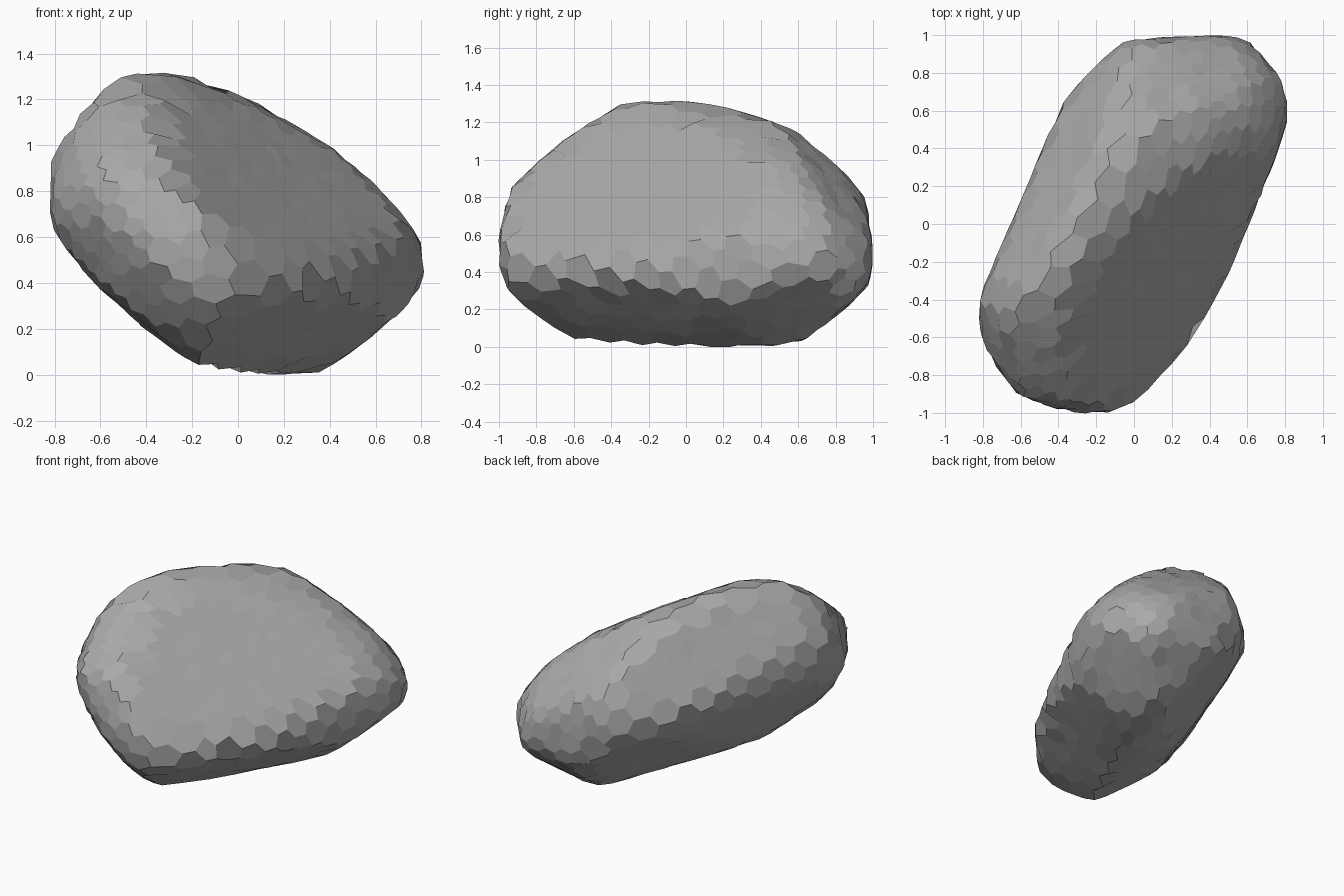
import bpy
import bmesh
import random
from math import radians, sin, cos, sqrt, pi, atan2
from mathutils import Vector

cube = bpy.data.objects.get("Cube")
if cube:
    bpy.data.objects.remove(cube, do_unlink=True)

random.seed(4)
MIDDLE = Vector((0, 0, .66))
FACETS = 480
SHARPNESS = 80
planes = []


def carve(azimuth, elevation, points, drop=0, slack=.012):
    """Turn each edge of a convex, counter-clockwise outline into a cutting plane."""
    t, e = radians(azimuth), radians(elevation)
    right = Vector((cos(t), sin(t), 0))
    back = Vector((sin(t) * cos(e), -cos(t) * cos(e), sin(e)))
    up = back.cross(right)
    flat = [Vector((u, v - drop)) for u, v in points]
    for a, b in zip(flat, flat[1:] + flat[:1]):
        edge = (b - a).normalized()
        normal = Vector((edge.y, -edge.x))
        planes.append((right * normal.x + up * normal.y, normal.dot(a) + slack))


def chisel(direction, distance):
    """Cut one broad face at a distance from the middle."""
    planes.append((Vector(direction).normalized(), distance))


# Lengthwise, crosswise and plan outlines of the boulder
carve(0, 0, [(-.23, .02), (.33, 0), (.45, .03), (.75, .32), (.81, .43), (.78, .6),
             (.58, .84), (.3, 1.08), (-.14, 1.3), (-.27, 1.32), (-.56, 1.3),
             (-.81, .95), (-.81, .65), (-.69, .47)], drop=MIDDLE.z)
carve(90, 0, [(-.6, .03), (.42, 0), (.64, .04), (.97, .33), (1, .42), (1, .55),
              (.95, .8), (.8, .98), (.57, 1.16), (.2, 1.28), (-.05, 1.32),
              (-.32, 1.3), (-.61, 1.13), (-.92, .85), (-1, .6), (-1, .42),
              (-.93, .28)], drop=MIDDLE.z)
carve(0, 90, [(-.28, -1), (-.12, -.99), (0, -.93), (.25, -.68), (.45, -.35),
              (.72, .3), (.81, .57), (.81, .73), (.77, .83), (.61, .99), (.47, 1),
              (-.05, .96), (-.2, .84), (-.36, .66), (-.81, -.4), (-.81, -.58),
              (-.66, -.88), (-.43, -.97)])

# Diagonal outlines that shape the two ends and the crest
carve(38, 22, [(-.49, -.73), (.57, -.54), (1.05, -.22), (1.08, -.09), (.98, .11),
               (.67, .39), (.32, .63), (-.07, .7), (-.58, .63), (-.85, .42),
               (-.98, .18), (-1.05, 0), (-.9, -.33), (-.67, -.61)], slack=.02)
carve(218, 22, [(-.57, -.71), (.51, -.42), (.9, -.16), (1.02, .07), (1.04, .28),
                (.85, .46), (.62, .58), (.35, .57), (-.16, .42), (-.6, .25),
                (-.89, .06), (-1.06, -.15), (-1.09, -.25), (-1.03, -.47)], slack=.02)
carve(142, -25, [(-.21, -.84), (.16, -.58), (.35, -.35), (.69, .13), (.65, .3),
                 (.56, .52), (.42, .63), (.23, .66), (.04, .62), (-.15, .52),
                 (-.32, .38), (-.44, .21), (-.59, -.2), (-.62, -.41), (-.58, -.61),
                 (-.42, -.76)], slack=.02)

# Broad slanted face, sloping back, and the undercuts below each of them
chisel((.65, -.41, .64), .32)
chisel((-.73, .45, .51), .59)
chisel((.54, -.34, -.77), .6)
chisel((-.61, .38, -.69), .52)


def surface_point(direction):
    """Slightly rounded intersection of all the planes along a ray from the middle."""
    d = direction.normalized()
    total = 0
    for normal, offset in planes:
        facing = normal.dot(d)
        if facing > 0:
            total += (facing / offset) ** SHARPNESS
    return MIDDLE + d * total ** (-1 / SHARPNESS) * random.uniform(.992, 1.008)


# Evenly scattered facet centres, stretched along the boulder's long axis
long_axis = Vector((.53, .85, -.05)).normalized()
net = bmesh.new()
for i in range(FACETS):
    z = 1 - (2 * i + 1) / FACETS
    ring = sqrt(1 - z * z)
    turn = i * pi * (3 - sqrt(5))
    p = Vector((ring * cos(turn), ring * sin(turn), z))
    p += Vector([random.uniform(-.03, .03) for _ in range(3)])
    p += long_axis * long_axis.dot(p)
    net.verts.new(p.normalized())
bmesh.ops.convex_hull(net, input=net.verts[:])
net.faces.index_update()

# One many-sided flat facet around each centre
rock = bmesh.new()
corners = [rock.verts.new(surface_point(f.calc_center_median())) for f in net.faces]
for v in net.verts:
    if len(v.link_faces) < 3:
        continue
    side = v.co.orthogonal().normalized()
    other = v.co.cross(side)

    def around(face):
        arm = face.calc_center_median() - v.co
        return atan2(arm.dot(other), arm.dot(side))

    rock.faces.new([corners[f.index] for f in sorted(v.link_faces, key=around)])
bmesh.ops.recalc_face_normals(rock, faces=rock.faces[:])

mesh = bpy.data.meshes.new("boulder")
rock.to_mesh(mesh)
rock.free()
net.free()
boulder = bpy.data.objects.new("boulder", mesh)
bpy.context.collection.objects.link(boulder)

# Plain stone grey
stone = bpy.data.materials.new("stone grey")
stone.use_nodes = True
grey = (.4, .4, .4, 1)
stone.diffuse_color = grey
stone.node_tree.nodes["Principled BSDF"].inputs["Base Color"].default_value = grey
mesh.materials.append(stone)
